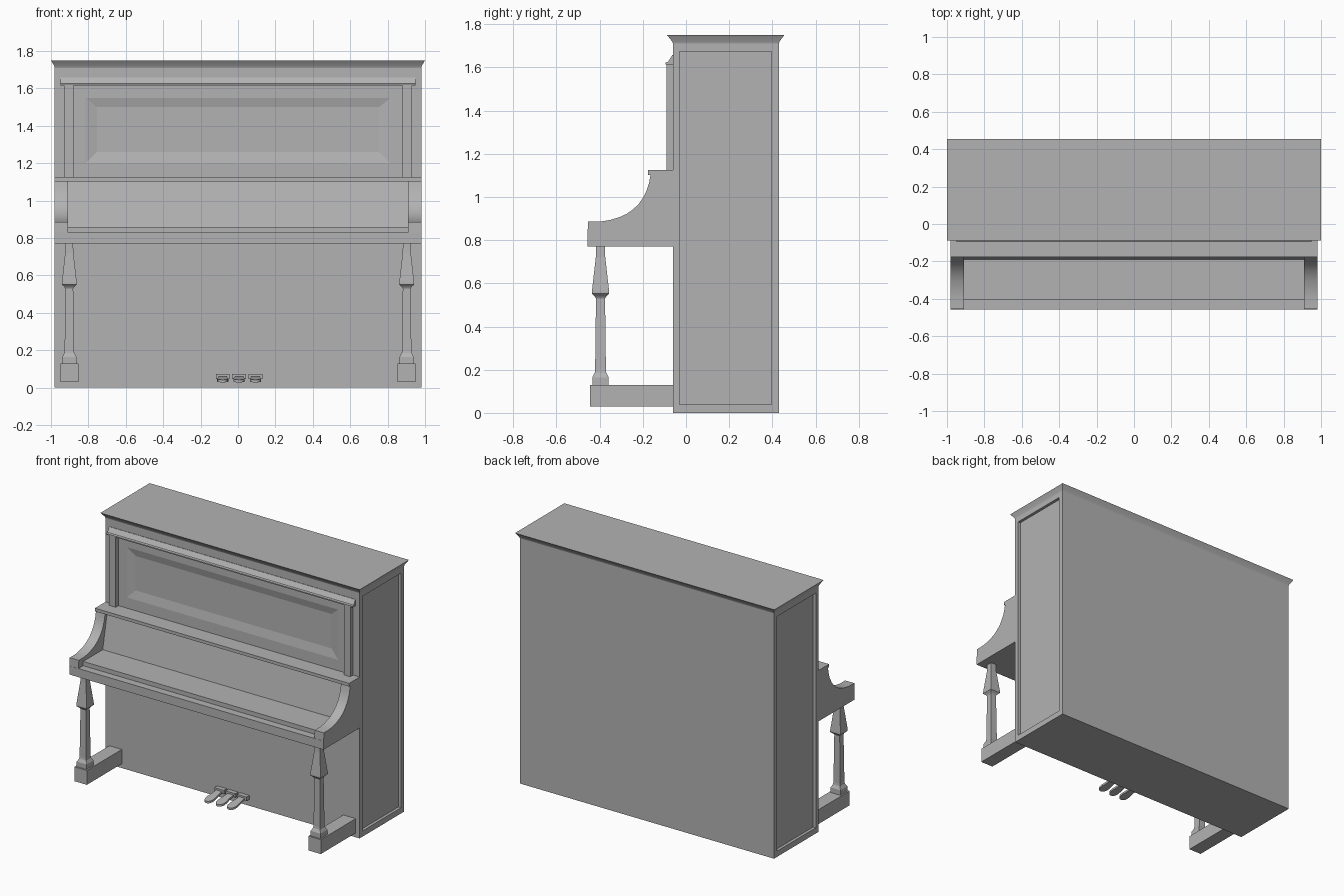
import bpy, bmesh, math

if "Cube" in bpy.data.objects:
    bpy.data.objects.remove(bpy.data.objects["Cube"])

# Dark grey finish for every part
finish_mat = bpy.data.materials.new("dark_grey")
finish_mat.diffuse_color = (.45, .45, .45, 1)
finish_mat.use_nodes = True
finish_mat.node_tree.nodes["Principled BSDF"].inputs["Base Color"].default_value = finish_mat.diffuse_color


def finish(name, bm, smooth=False):
    bmesh.ops.recalc_face_normals(bm, faces=bm.faces)
    mesh = bpy.data.meshes.new(name)
    bm.to_mesh(mesh)
    bm.free()
    mesh.materials.append(finish_mat)
    ob = bpy.data.objects.new(name, mesh)
    bpy.context.collection.objects.link(ob)
    if smooth:
        bpy.ops.object.select_all(action='DESELECT')
        ob.select_set(True)
        bpy.context.view_layer.objects.active = ob
        bpy.ops.object.shade_smooth_by_angle(angle=math.radians(30))
    return ob


def loft(bm, rings):
    """Closed solid through successive rings of points."""
    rows = [[bm.verts.new(p) for p in r] for r in rings]
    n = len(rows[0])
    for a, b in zip(rows, rows[1:]):
        for i in range(n):
            j = (i + 1) % n
            bm.faces.new((a[i], a[j], b[j], b[i]))
    bm.faces.new(rows[0])
    bm.faces.new(rows[-1])
    bmesh.ops.recalc_face_normals(bm, faces=bm.faces)


def skin(name, rings, smooth=False):
    bm = bmesh.new()
    loft(bm, rings)
    return finish(name, bm, smooth)


def rect(x0, x1, y0, y1, z):
    return [(x0, y0, z), (x1, y0, z), (x1, y1, z), (x0, y1, z)]


def box(name, x0, x1, y0, y1, z0, z1):
    return skin(name, [rect(x0, x1, y0, y1, z0), rect(x0, x1, y0, y1, z1)])


def extrude_x(name, yz, x0, x1, smooth=False):
    return skin(name, [[(x, y, z) for y, z in yz] for x in (x0, x1)], smooth)


def sink(bm, n, sign, a, b, steps):
    """Inset the face pointing along axis n to (a0, a1, b0, b1) at an offset, per step."""
    face = next(f for f in bm.faces if f.normal[n] * sign > .9)
    base = face.verts[0].co[n]
    for a0, a1, b0, b1, offset in steps:
        c = face.calc_center_median().copy()
        bmesh.ops.inset_region(bm, faces=[face], thickness=0.01)
        for v in face.verts:
            v.co[a] = a0 if v.co[a] < c[a] else a1
            v.co[b] = b0 if v.co[b] < c[b] else b1
            v.co[n] = base + offset


# Case with sunken side panels and a bevelled upper front panel
bm = bmesh.new()
loft(bm, [rect(-.98, .98, -.06, .43, z) for z in (0, 1.72)])
for s in (-1, 1):
    panel = (-.03, .395, .04, 1.675)
    sink(bm, 0, s, 1, 2, [(*panel, 0), (*panel, -s * .02)])
sink(bm, 1, -1, 0, 2, [(-.815, .815, 1.2, 1.55, 0), (-.755, .755, 1.26, 1.5, .012)])
finish("case", bm)

# Flared lid
skin("lid", [rect(-.98 - .02 * t, .98 + .02 * t, -.06 - .028 * t, .43 + .025 * t, z)
             for t, z in ((0, 1.71), (.12, 1.72), (1, 1.75))], True)

# Moulding over the upper panel
extrude_x("upper_moulding", [(-.05, 1.615), (-.095, 1.615), (-.095, 1.623), (-.083, 1.627),
                             (-.063, 1.658), (-.05, 1.658)], -.95, .95)

# Key bed, closed key cover and music shelf
box("key_bed", -.98, .98, -.457, -.05, .77, .83)
extrude_x("key_cover", [(-.05, .82), (-.405, .82), (-.405, .86), (-.19, .86),
                        (-.14, 1.105), (-.05, 1.105)], -.915, .915)
box("music_shelf", -.98, .98, -.176, -.05, 1.103, 1.125)

cheek = [(-.05, .825), (-.456, .825), (-.454, .886), (-.39, .887), (-.35, .894), (-.308, .907),
         (-.275, .922), (-.245, .943), (-.22, .967), (-.2, .995), (-.183, 1.028),
         (-.171, 1.065), (-.164, 1.105), (-.05, 1.105)]

# Leg outline: half width and height
turning = [(.02, .775), (.022, .72), (.04, .562), (.04, .552), (.027, .54), (.021, .53),
           (.025, .2), (.027, .185), (.038, .165), (.038, .125)]

for s, side in ((-1, "left"), (1, "right")):
    # Curved arm beside the keys
    extrude_x(side + "_cheek", cheek, s * .98, s * .91, True)
    # Upper pilaster
    box(side + "_pilaster", s * .905 - .025, s * .905 + .025, -.09, -.05, 1.12, 1.62)
    # Square tapered front leg and its toe block
    cx, cy = s * .902, -.396
    skin(side + "_front_leg", [rect(cx - r, cx + r, cy - r, cy + r, z) for r, z in turning])
    box(side + "_toe_block", cx - .048, cx + .048, -.445, -.05, .03, .13)

# Pedals: mount plus a rounded, drooping paddle
outline = [(.022, -.08), (.024, -.13), (.03, -.18), (.029, -.205), (.021, -.223), (.008, -.232)]
for i, name in enumerate(("left", "middle", "right")):
    cx = .006 + (i - 1) * .0875
    box(name + "_pedal_mount", cx - .037, cx + .037, -.092, -.05, .045, .073)
    loop = outline + [(-x, y) for x, y in reversed(outline)]
    skin(name + "_pedal", [[(cx + x, y, .048 + (y + .08) * .13 + t) for x, y in loop]
                           for t in (0, .014)])
